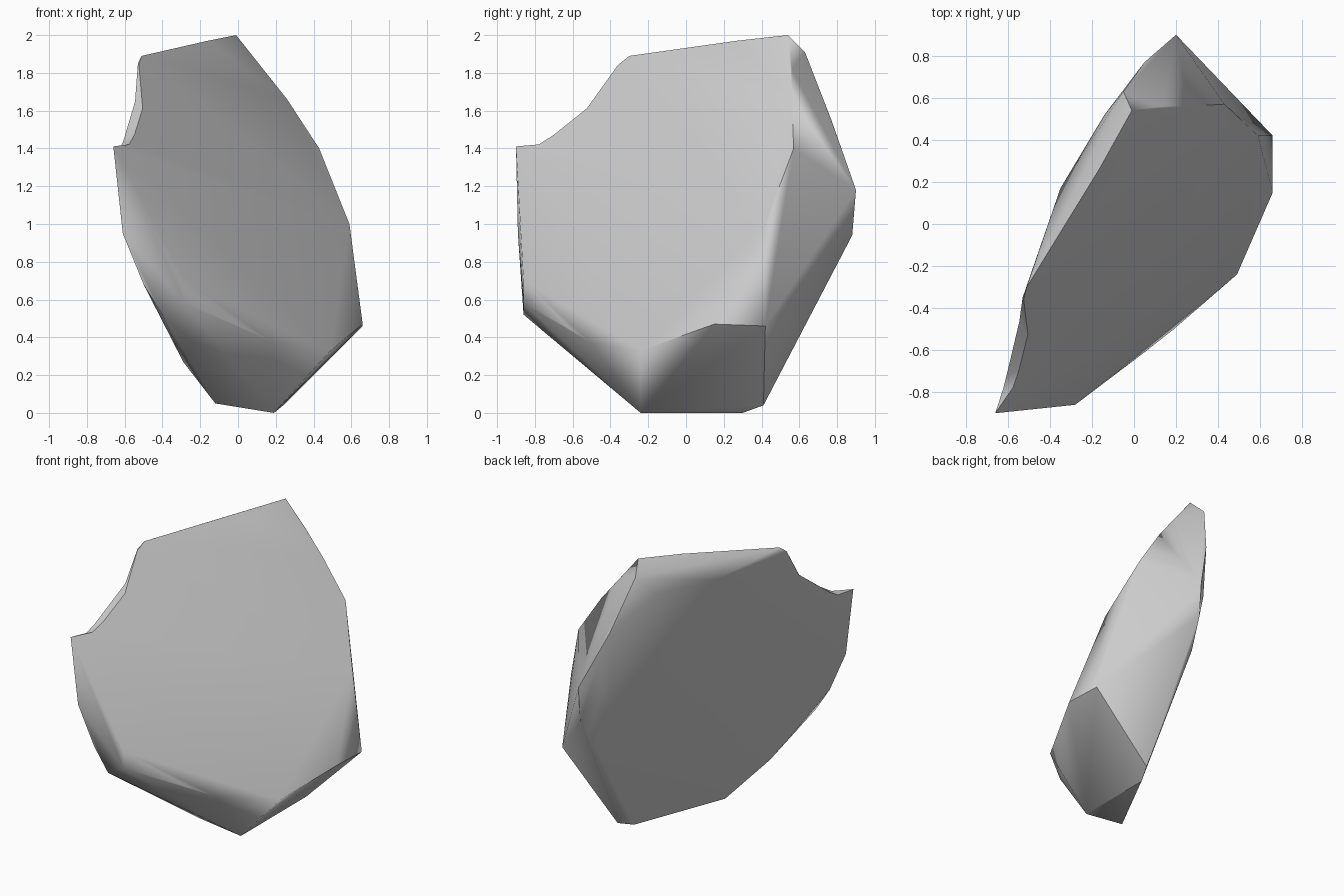
import bpy, bmesh
from mathutils import Vector

if "Cube" in bpy.data.objects:
    bpy.data.objects.remove(bpy.data.objects["Cube"])

# Corner points of the broad front side, starting at the peak
FRONT = [(-.01, .54, 2.0), (.13, .56, 1.82), (.26, .56, 1.66), (.43, .57, 1.4),
         (.59, .42, 1.0), (.66, .15, .47), (.66, .42, .46), (.49, -.24, .33),
         (.19, -.50, .37), (.05, -.61, .44), (.19, -.24, 0), (-.28, -.86, .58),
         (-.28, -.86, .7), (-.66, -.90, 1.41), (-.53, -.35, 1.85), (-.51, -.30, 1.89),
         (-.16, .27, 1.97)]
# Corner points of the back side and the lower rim
BACK = [(-.05, .63, 1.91), (-.14, .52, 1.78), (.05, .77, 1.55), (.2, .9, 1.18),
        (.2, .88, .94), (.24, .41, .04), (.19, .30, 0), (-.12, -.26, .05),
        (-.29, -.51, .27), (-.40, -.86, .52), (-.50, -.87, .68), (-.61, -.89, .95),
        (-.44, -.16, 1.73), (-.35, .17, 1.8), (.05, .74, 1.2), (.17, .77, .75)]


def hull(name, points):
    """Object made of the convex hull around the points."""
    bm = bmesh.new()
    for p in points:
        bm.verts.new(p)
    bmesh.ops.convex_hull(bm, input=bm.verts)
    bmesh.ops.delete(bm, geom=[v for v in bm.verts if not v.link_faces], context='VERTS')
    bmesh.ops.recalc_face_normals(bm, faces=bm.faces)
    mesh = bpy.data.meshes.new(name)
    bm.to_mesh(mesh)
    bm.free()
    obj = bpy.data.objects.new(name, mesh)
    bpy.context.collection.objects.link(obj)
    return obj


rock = hull("rock_slab", FRONT + BACK)

# Chip broken out of the upper left edge, deeper at the front than at the back
across = Vector((.77, -.5, .4))
outward = Vector((-.25, -.55, .8))
top, tip = Vector((-.53, -.35, 1.85)), Vector((-.66, -.9, 1.411))
front_bed = [Vector((-.5, -.6, 1.5)), Vector((-.55, -.72, 1.42))]
back_bed = [Vector((-.54, -.5, 1.69)), Vector((-.63, -.76, 1.51))]
wedge = [p + across * .1 for p in front_bed] + [p - across * .1 for p in back_bed]
for p in (top, tip):
    wedge += [p + across * .1, p - across * .2, p + outward * .4]
chip = hull("chip_cutter", wedge)
chip.hide_render = True

cut = rock.modifiers.new("chip", 'BOOLEAN')
cut.operation = 'DIFFERENCE'
cut.solver = 'EXACT'
cut.object = chip
bpy.context.view_layer.objects.active = rock
rock.select_set(True)
bpy.ops.object.modifier_apply(modifier=cut.name)
bpy.data.objects.remove(chip)

# Soft shading: hard breaks kept, broad faces dominate the normals
bpy.ops.object.shade_smooth_by_angle(angle=.8)
soft = rock.modifiers.new("soft", 'WEIGHTED_NORMAL')
soft.keep_sharp = True
